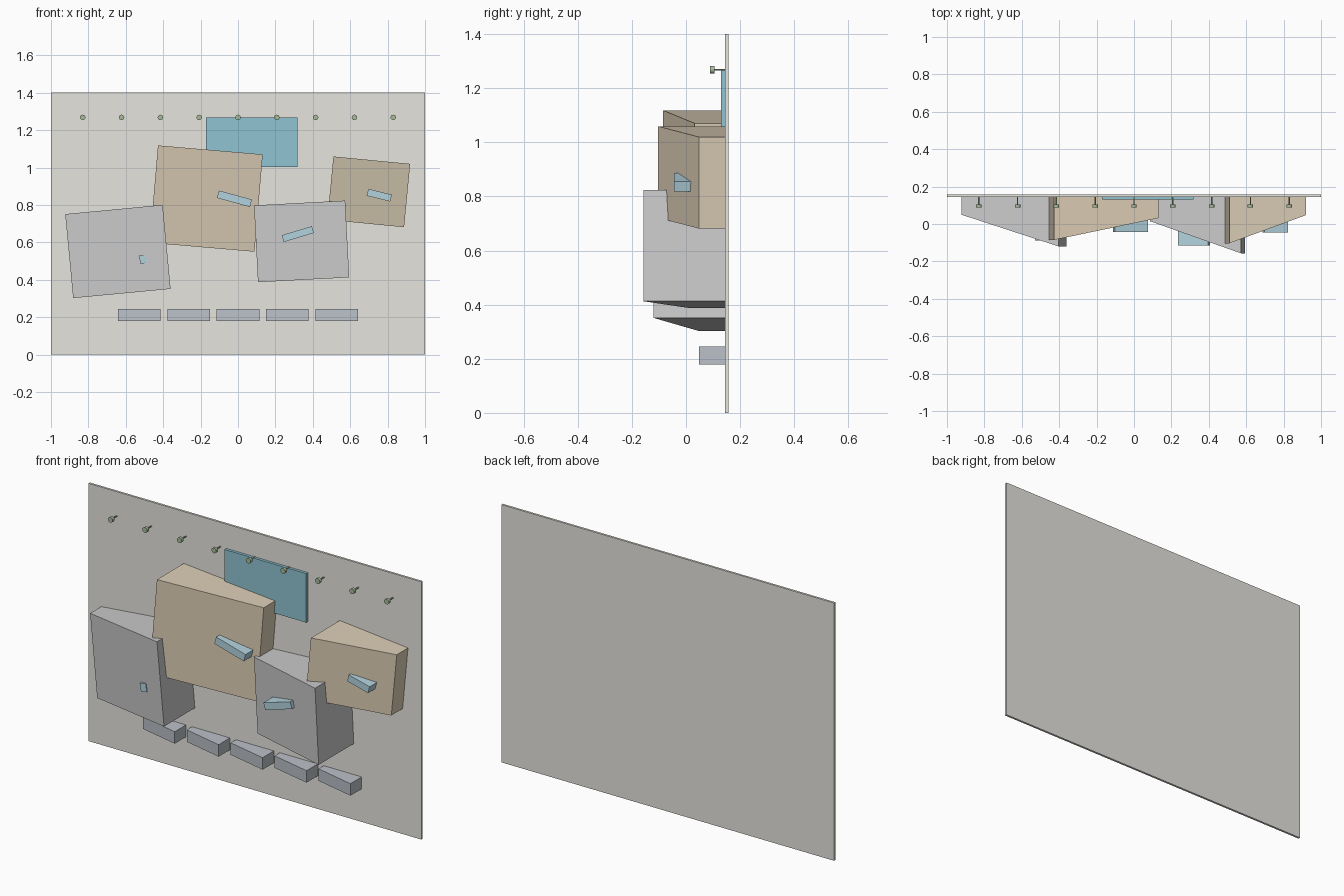
import bpy, bmesh
from math import radians, sin, cos, pi
from mathutils import Matrix

if "Cube" in bpy.data.objects:
    bpy.data.objects.remove(bpy.data.objects["Cube"])

BOARD_Y = 0.145  # front surface of the board


def material(name, rgb):
    m = bpy.data.materials.new(name)
    m.diffuse_color = (*rgb, 1)
    m.use_nodes = True
    m.node_tree.nodes["Principled BSDF"].inputs["Base Color"].default_value = m.diffuse_color
    return m


BOARD = material("board_paint", (0.80, 0.78, 0.73))
TAN = material("tan_wood", (0.72, 0.62, 0.47))
GREY = material("grey_paint", (0.56, 0.56, 0.57))
SLATE = material("slate", (0.50, 0.53, 0.58))
TEAL = material("teal", (0.28, 0.55, 0.64))
BLUE = material("pale_blue", (0.45, 0.65, 0.73))
GREEN = material("green", (0.38, 0.50, 0.33))


def finish(name, bm, mat):
    bmesh.ops.recalc_face_normals(bm, faces=bm.faces)
    me = bpy.data.meshes.new(name)
    bm.to_mesh(me)
    bm.free()
    me.materials.append(mat)
    ob = bpy.data.objects.new(name, me)
    bpy.context.collection.objects.link(ob)
    return ob


def wedge(name, x, z, w, h, angle, y_left, y_right, mat,
          back_left=BOARD_Y, back_right=BOARD_Y):
    """Block turned in the board plane, with its own depth at each side."""
    c, s = cos(radians(angle)), sin(radians(angle))
    bm = bmesh.new()
    rings = []
    for yl, yr in ((y_left, y_right), (back_left, back_right)):
        ring = []
        for u, v in ((-1, -1), (1, -1), (1, 1), (-1, 1)):
            a, b = u * w / 2, v * h / 2
            ring.append(bm.verts.new((x + a * c - b * s, yl if u < 0 else yr,
                                      z + a * s + b * c)))
        rings.append(ring)
    front, back = rings
    bm.faces.new(front)
    bm.faces.new(back)
    for i in range(4):
        j = (i + 1) % 4
        bm.faces.new((front[i], front[j], back[j], back[i]))
    return finish(name, bm, mat)


# Backing board and flat panel
wedge("board", 0, 0.7, 2.0, 1.4, 0, BOARD_Y, BOARD_Y, BOARD, 0.157, 0.157)
wedge("flat_panel", 0.074, 1.135, 0.49, 0.266, 0, 0.13, 0.13, TEAL)

# Large angled volumes
wedge("left_volume", -0.642, 0.551, 0.523, 0.451, 5.4, 0.05, -0.12, GREY)
wedge("centre_volume", -0.17, 0.834, 0.562, 0.522, -4.9, -0.085, 0.032, TAN)
wedge("lower_right_volume", 0.34, 0.605, 0.488, 0.411, 3.0, 0.015, -0.157, GREY)
wedge("right_volume", 0.699, 0.87, 0.412, 0.34, -5.5, -0.103, 0.048, TAN)

# Small holds sunk into the volumes
wedge("left_hold", -0.508, 0.51, 0.036, 0.045, 10, -0.087, -0.087, BLUE, -0.05, -0.06)
wedge("centre_hold", -0.019, 0.833, 0.183, 0.041, -15.3, -0.042, -0.042, BLUE, 0.01, 0.04)
wedge("lower_right_hold", 0.320, 0.644, 0.168, 0.038, 16.7, -0.116, -0.116, BLUE, -0.02, -0.08)
wedge("right_hold", 0.755, 0.852, 0.129, 0.038, -14, -0.045, -0.045, BLUE, 0.0, 0.03)

# Row of tapered foot blocks
for i in range(5):
    wedge(f"foot_block_{i + 1}", (i - 2) * 0.264, 0.212, 0.228, 0.065, 0,
          0.1, 0.048, SLATE)

# Row of pegs: thin rod with a round cap
for i in range(9):
    bm = bmesh.new()
    for r, y0, y1, n in ((0.0145, 0.089, 0.105, 16), (0.0035, 0.105, 0.146, 8)):
        m = Matrix.Translation(((i - 4) * 0.2075, (y0 + y1) / 2, 1.268)) @ Matrix.Rotation(pi / 2, 4, 'X')
        bmesh.ops.create_cone(bm, cap_ends=True, segments=n, radius1=r,
                              radius2=r, depth=y1 - y0, matrix=m)
    ob = finish(f"peg_{i + 1}", bm, GREEN)
    bpy.ops.object.select_all(action='DESELECT')
    ob.select_set(True)
    bpy.context.view_layer.objects.active = ob
    bpy.ops.object.shade_smooth_by_angle()
